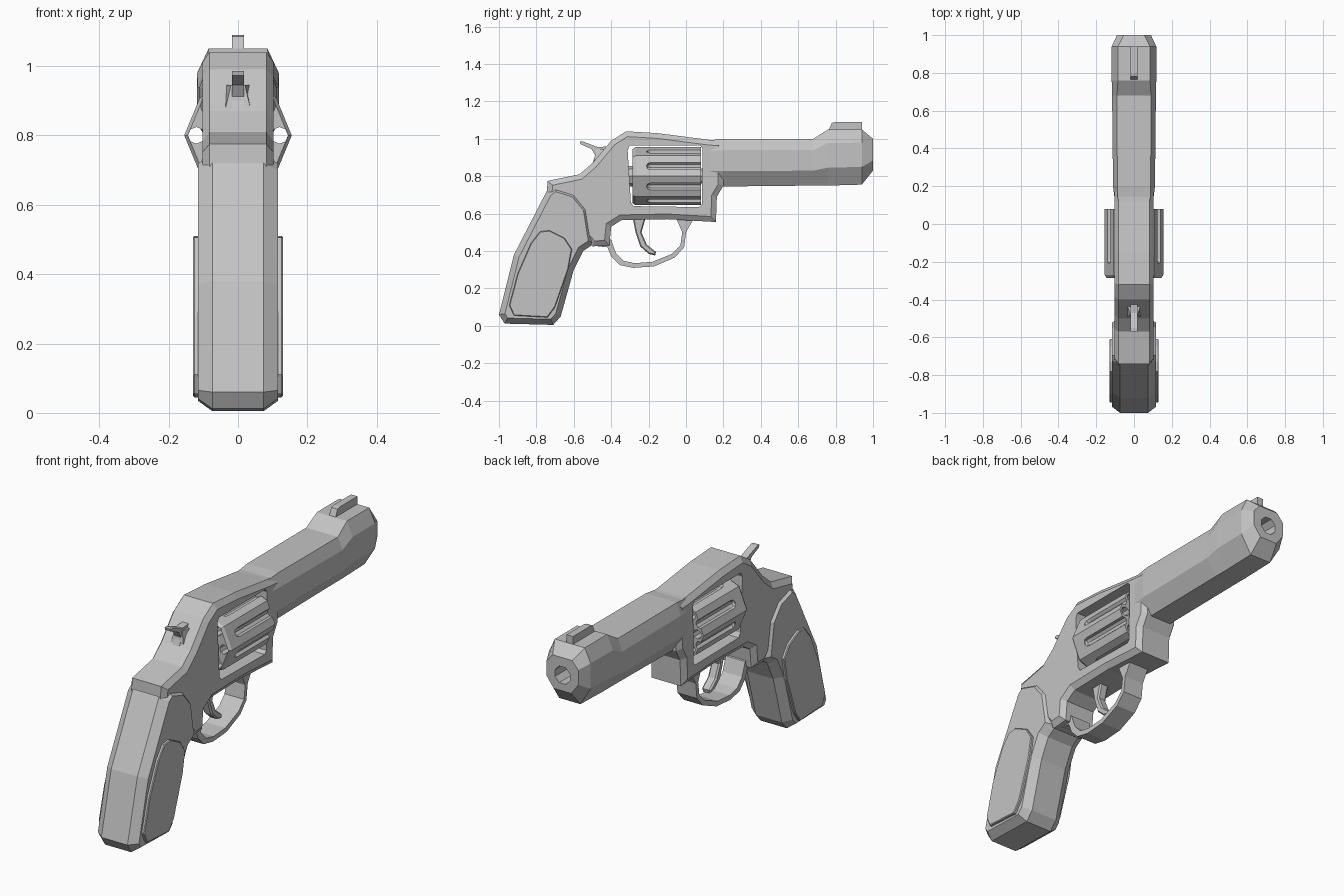
import bpy, bmesh, math
from mathutils import Vector, Matrix

cube = bpy.data.objects.get("Cube")
if cube:
    bpy.data.objects.remove(cube, do_unlink=True)

steel = bpy.data.materials.new("plain_grey")
steel.use_nodes = True
grey = (0.55, 0.55, 0.55, 1)
steel.diffuse_color = grey
steel.node_tree.nodes["Principled BSDF"].inputs["Base Color"].default_value = grey


def finish(name, bm):
    bmesh.ops.recalc_face_normals(bm, faces=bm.faces)
    mesh = bpy.data.meshes.new(name)
    bm.to_mesh(mesh)
    bm.free()
    mesh.materials.append(steel)
    obj = bpy.data.objects.new(name, mesh)
    bpy.context.collection.objects.link(obj)
    return obj


def add_loft(bm, rings):
    """Skin a list of equal-length point rings and cap both ends."""
    loops = [[bm.verts.new(p) for p in ring] for ring in rings]
    n = len(loops[0])
    for a, b in zip(loops, loops[1:]):
        for i in range(n):
            j = (i + 1) % n
            bm.faces.new((a[i], a[j], b[j], b[i]))
    bm.faces.new(loops[0])
    bm.faces.new(loops[-1])


def loft(name, rings):
    bm = bmesh.new()
    add_loft(bm, rings)
    return finish(name, bm)


def inset(points, d):
    """Move every side of a closed outline inward by d."""
    pts = [Vector(p) for p in points]
    n = len(pts)
    area = sum(pts[i - 1].cross(pts[i]) for i in range(n))
    side = 1 if area > 0 else -1
    result = []
    for i, p in enumerate(pts):
        u = (p - pts[i - 1]).normalized()
        v = (pts[(i + 1) % n] - p).normalized()
        nu = Vector((-u.y, u.x)) * side
        nv = Vector((-v.y, v.x)) * side
        result.append(p + (nu + nv) * d / max(0.4, 1 + nu.dot(nv)))
    return result


def slab(name, outline, half, chamfer=0, depth=0):
    """Side outline in (y, z), extruded across x, with optional chamfered rims."""
    layers = [(-half, outline), (half, outline)]
    if chamfer:
        small = inset(outline, chamfer)
        rim = half - depth
        layers = [(-half, small), (-rim, outline), (rim, outline), (half, small)]
    return loft(name, [[(x, y, z) for y, z in pts] for x, pts in layers])


def circle(r, y, cx, cz, n, turn=0.0):
    angles = [turn + math.tau * i / n for i in range(n)]
    return [(cx + r * math.cos(a), y, cz + r * math.sin(a)) for a in angles]


def cut(obj, cutter):
    """Subtract the cutter, bake the result and remove the cutter."""
    cutter.hide_render = True
    mod = obj.modifiers.new("cut", "BOOLEAN")
    mod.operation = "DIFFERENCE"
    mod.solver = "EXACT"
    mod.object = cutter
    bpy.context.view_layer.update()
    graph = bpy.context.evaluated_depsgraph_get()
    baked = bpy.data.meshes.new_from_object(obj.evaluated_get(graph))
    obj.modifiers.clear()
    obj.data = baked
    bpy.data.objects.remove(cutter, do_unlink=True)


# Frame with the cylinder window
frame = slab("frame", [
    (.2, .99), (.12, .995), (-.15, 1.03), (-.32, 1.04), (-.4, .99),
    (-.5, .87), (-.57, .81), (-.74, .775), (-.745, .7), (-.62, .56),
    (-.5, .425), (-.41, .43), (-.4, .53), (-.345, .565), (-.1, .57),
    (.16, .555), (.165, .69), (.2, .75)], .102, .028, .02)
cut(frame, slab("window_cutter", [
    (-.3, .965), (.075, .965), (.088, .95), (.085, .65), (.07, .635),
    (-.28, .64), (-.295, .66), (-.312, .94)], .3))

# Grip and its raised side panels
slab("grip", [
    (-.745, .72), (-.7, .75), (-.59, .715), (-.52, .63), (-.49, .44),
    (-.55, .4), (-.6, .3), (-.67, .05), (-.71, .005), (-.97, .012),
    (-1, .06), (-.92, .38)], .116, .03, .042)
slab("grip_panels", [
    (-.78, .505), (-.73, .51), (-.65, .47), (-.61, .41), (-.63, .3),
    (-.7, .1), (-.74, .045), (-.92, .055), (-.945, .11), (-.9, .28),
    (-.83, .44)], .13, .004, .004)


# Barrel: eight-sided sections along y, ending in a recessed bore
def section(y, top, low, wide, flat, under):
    drop, rise = (top - low) * .24, (top - low) * .32
    right = [(flat, top), (wide, top - drop), (wide, low + rise), (under, low)]
    left = [(-x, z) for x, z in reversed(right)]
    return [(x, y, z) for x, z in right + left]


def bore(r, y):
    ring = circle(r, y, 0, .91, 8, math.pi / 8)
    return [ring[(1 - i) % 8] for i in range(8)]


loft("barrel", [
    section(.11, .99, .75, .1, .085, .06),
    section(.2, 1, .745, .111, .088, .06),
    section(.68, 1, .75, .116, .09, .06),
    section(.76, 1.05, .75, .118, .085, .06),
    section(.94, 1.05, .755, .118, .085, .06),
    section(1, 1, .83, .09, .055, .05),
    bore(.046, 1), bore(.046, .82)])

# Front sight
slab("front_sight", [
    (.76, 1.04), (.78, 1.085), (.8, 1.09), (.94, 1.09), (.94, 1.04)], .018)

# Eight-sided cylinder with through chambers and fluted sides
AXIS, FACES = .8, 8
drum = loft("cylinder", [circle(r, y, 0, AXIS, FACES) for r, y in
                         ((.145, -.285), (.155, -.27), (.155, .08))])
bm = bmesh.new()
for i in range(FACES):
    a = math.tau * i / FACES
    cx, cz = .12 * math.cos(a), AXIS + .12 * math.sin(a)
    add_loft(bm, [circle(.024, y, cx, cz, 8) for y in (-.4, .2)])
    a += math.pi / FACES
    cx, cz = .143 * math.cos(a), AXIS + .143 * math.sin(a)
    add_loft(bm, [circle(r, y, cx, cz, 8, a) for r, y in
                  ((.006, -.21), (.016, -.203), (.021, -.185), (.021, .2))])
cut(drum, finish("chamber_cutter", bm))
loft("ratchet", [circle(.055, y, 0, AXIS, FACES) for y in (-.315, -.27)])
loft("cylinder_pin", [circle(.04, y, 0, AXIS, FACES) for y in (.07, .1)])

# Trigger guard: outer path, then back along the inner path
outer = [(-.47, .425), (-.42, .42), (-.4, .37), (-.355, .325), (-.28, .31),
         (-.17, .318), (-.06, .365), (-.01, .42), (0, .5), (.04, .57)]
inner = [(-.05, .57), (-.02, .5), (-.03, .43), (-.075, .385), (-.18, .342),
         (-.275, .335), (-.335, .348), (-.375, .39), (-.4, .46), (-.45, .48)]
slab("trigger_guard", outer + inner, .055)

# Trigger
slab("trigger", [
    (-.285, .58), (-.215, .58), (-.238, .5), (-.21, .435), (-.16, .395),
    (-.165, .376), (-.2, .385), (-.245, .425), (-.27, .5)], .025, .006, .008)

# Hammer with a wider base
slab("hammer", [
    (-.568, .985), (-.55, .985), (-.47, .955), (-.42, .96), (-.42, .88),
    (-.5, .87), (-.485, .91), (-.505, .945), (-.565, .972)], .018)
loft("hammer_base", [
    [(s * w, y, z) for s, w, y in
     ((-1, w0, -.42), (1, w0, -.42), (1, w1, y1), (-1, w1, y1))]
    for z, w0, w1, y1 in ((.87, .042, .038, -.495), (.945, .038, .02, -.48))])
